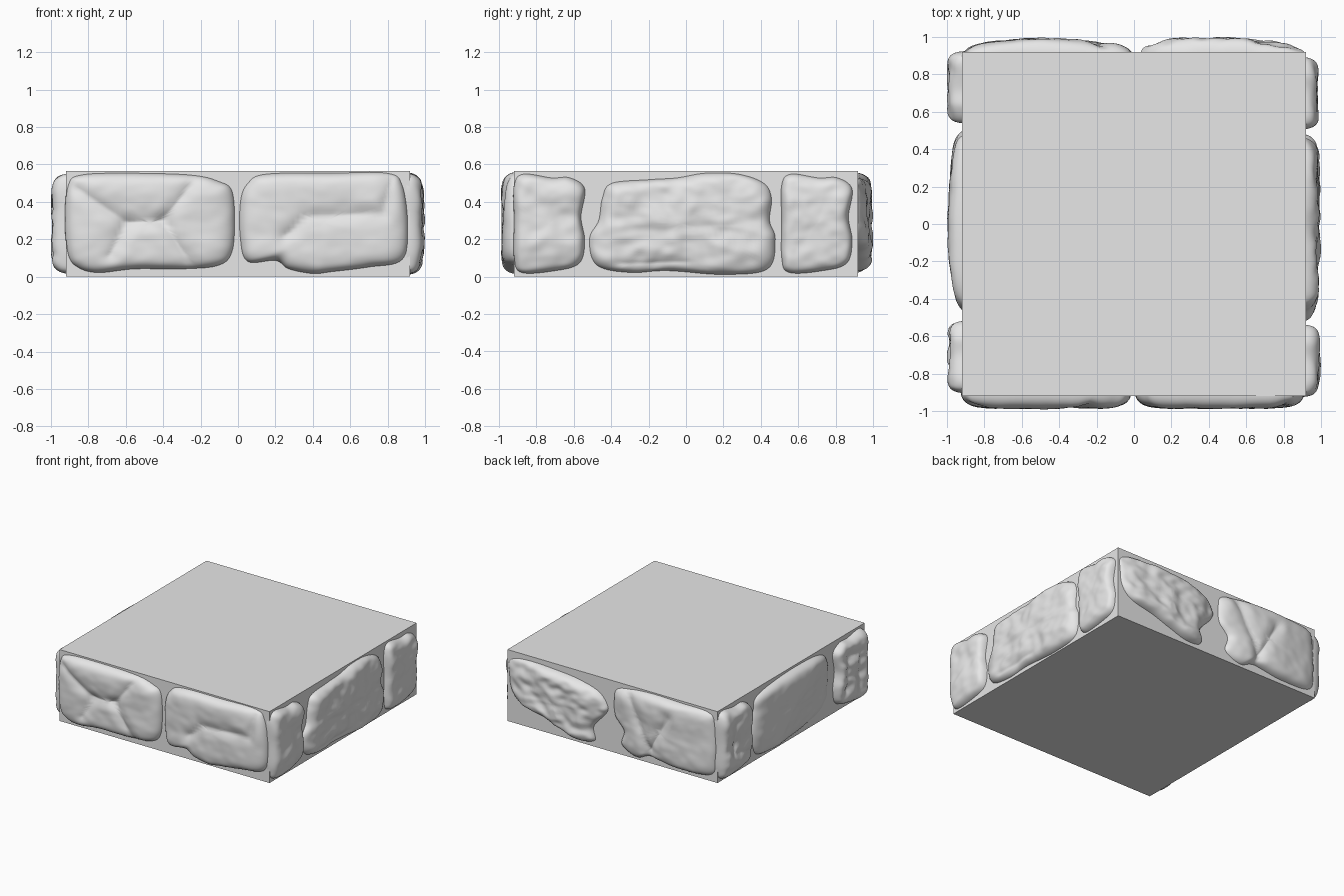
import bpy, bmesh
from mathutils import Vector, noise

if "Cube" in bpy.data.objects:
    bpy.data.objects.remove(bpy.data.objects["Cube"])

HALF, HEIGHT, SINK = 0.92, 0.565, 0.02

stone_grey = bpy.data.materials.new("stone_grey")
stone_grey.use_nodes = True
stone_grey.diffuse_color = (0.8, 0.8, 0.8, 1)
stone_grey.node_tree.nodes["Principled BSDF"].inputs["Base Color"].default_value = (0.8, 0.8, 0.8, 1)

# Position on each wall: u along the wall, v up, h outwards
WALLS = {
    "front": lambda u, v, h: (u, -HALF - h, v),
    "back": lambda u, v, h: (u, HALF + h, v),
    "right": lambda u, v, h: (HALF + h, u, v),
    "left": lambda u, v, h: (-HALF - h, u, v),
}


def finish(name, bm):
    bmesh.ops.recalc_face_normals(bm, faces=bm.faces)
    mesh = bpy.data.meshes.new(name)
    bm.to_mesh(mesh)
    bm.free()
    mesh.materials.append(stone_grey)
    obj = bpy.data.objects.new(name, mesh)
    bpy.context.collection.objects.link(obj)
    return obj


def smooth_outline(points, steps=8):
    """Closed curve through the outline points."""
    pts = [Vector(p) for p in points]
    out = []
    for i in range(len(pts)):
        a, b, c, d = (pts[(i + k) % len(pts)] for k in (-1, 0, 1, 2))
        for s in range(steps):
            t = s / steps
            out.append(b + (c - a) * t / 2 + (2 * a - 5 * b + 4 * c - d) * t * t / 2
                       + (3 * b - a - 3 * c + d) * t ** 3 / 2)
    return out


def segment_distance(p, a, b):
    a, b = Vector(a), Vector(b)
    t = max(0, min(1, (p - a).dot(b - a) / (b - a).length_squared))
    return (p - a - (b - a) * t).length


def stone(name, wall, outline, depth, rough=0.01, grooves=(), planes=(), seed=0, rings=26):
    """Rounded rock slab with chiselled grooves and sloping facets."""
    rim = smooth_outline(outline)
    lo = Vector((min(p.x for p in rim), min(p.y for p in rim)))
    hi = Vector((max(p.x for p in rim), max(p.y for p in rim)))
    centre = (lo + hi) / 2

    def height(p, t):
        h = depth
        for a, b, c in planes:
            h = min(h, a + b * p.x + c * p.y)
        for path in grooves:
            d = min(segment_distance(p, a, b) for a, b in zip(path, path[1:]))
            h -= 0.022 * max(0, 1 - d / 0.09) ** 2
        q = Vector((p.x * 6, p.y * 8, seed * 5.3))
        h += rough * (noise.noise(q) + 0.5 * noise.noise(q * 2.3))
        h = min(h, 0.079)
        return (h + SINK) * (1 - t ** 9) ** 0.5 - SINK

    bm = bmesh.new()
    place = WALLS[wall]
    hub = bm.verts.new(place(centre.x, centre.y, height(centre, 0)))
    loops = []
    for r in range(1, rings + 1):
        t = 1 - (1 - r / rings) ** 1.7
        loop = []
        for p in rim:
            q = centre.lerp(p, t)
            loop.append(bm.verts.new(place(q.x, q.y, height(q, t))))
        loops.append(loop)
    n = len(rim)
    for i in range(n):
        j = (i + 1) % n
        bm.faces.new((hub, loops[0][i], loops[0][j]))
        for inner, outer in zip(loops, loops[1:]):
            bm.faces.new((inner[i], outer[i], outer[j], inner[j]))
    bm.faces.new(loops[-1])
    for f in bm.faces:
        f.smooth = len(f.verts) < 5
    return finish(name, bm)


# Plain core block
bm = bmesh.new()
bmesh.ops.create_cube(bm, size=1)
for vert in bm.verts:
    vert.co = (vert.co.x * 2 * HALF, vert.co.y * 2 * HALF, (vert.co.z + 0.5) * HEIGHT)
finish("core_block", bm)

# Front wall: two long slabs
stone("front_stone_a", "front",
      [(-.91, .49), (-.84, .545), (-.6, .555), (-.25, .545), (-.1, .51), (-.03, .46), (-.015, .3),
       (-.03, .13), (-.1, .06), (-.28, .04), (-.55, .04), (-.75, .02), (-.86, .05), (-.91, .12), (-.925, .3)],
      .066, .006,
      [[(-.86, .47), (-.6, .29), (-.4, .3), (-.23, .52)], [(-.6, .28), (-.68, .12)], [(-.4, .3), (-.25, .06)]],
      seed=1)
stone("front_stone_b", "front",
      [(.01, .4), (.05, .5), (.15, .55), (.5, .555), (.8, .555), (.88, .49), (.91, .27), (.88, .09), (.7, .05),
       (.5, .025), (.4, .015), (.27, .04), (.2, .085), (.05, .08), (.01, .2)],
      .066, .006, [[(.26, .22), (.36, .32), (.78, .34), (.82, .52)]], seed=2)

# Right wall: square stone, long slab, square stone
square = [(-.2, .49), (-.15, .55), (0, .53), (.1, .53), (.18, .47), (.16, .32), (.18, .19), (.15, .07),
          (.02, .03), (-.16, .02), (-.2, .1), (-.2, .3)]


def square_at(u, flip=1):
    return [(u + flip * a, b) for a, b in square]


stone("right_stone_a", "right", square_at(-.72), .066, .014, seed=3)
stone("right_stone_b", "right",
      [(-.45, .42), (-.4, .5), (-.2, .52), (-.05, .53), (.1, .555), (.28, .55), (.42, .5), (.46, .42), (.45, .3),
       (.48, .2), (.44, .04), (.2, .01), (-.1, .03), (-.3, .02), (-.48, .06), (-.52, .2), (-.47, .3)],
      .064, .018, [[(-.35, .07), (.0, .08)]], seed=4)
stone("right_stone_c", "right", square_at(.71), .06, .014, seed=5)

# Back wall: ragged broken slab and a smoother cleft one
stone("back_stone_a", "back",
      [(.9, .5), (.75, .53), (.5, .52), (.3, .5), (.12, .45), (.04, .36), (.05, .29), (.16, .16), (.15, .05),
       (.28, .03), (.45, .08), (.6, .13), (.8, .18), (.89, .27), (.91, .4)],
      .07, .024, planes=[(.13, -.11, 0), (.045, .07, 0)], seed=6)
stone("back_stone_b", "back",
      [(-.01, .42), (-.05, .52), (-.3, .555), (-.6, .55), (-.85, .54), (-.9, .45), (-.91, .2), (-.87, .05),
       (-.6, .03), (-.35, .06), (-.22, .02), (-.08, .08), (-.1, .2), (-.02, .3)],
      .072, .008, [[(-.15, .54), (-.36, .13), (-.52, .42)], [(-.36, .13), (-.33, .04)]],
      [(.035, -.09, 0), (.13, .1, 0)], seed=7)

# Left wall: ridged middle slab between two weathered stones
stone("left_stone_a", "left", square_at(.72, -1), .07, .018, [[(.6, .15), (.78, .2), (.76, .42)]], seed=8)
stone("left_stone_b", "left",
      [(.48, .4), (.44, .5), (.2, .54), (-.1, .55), (-.35, .53), (-.45, .45), (-.47, .25), (-.44, .08),
       (-.2, .04), (.1, .02), (.4, .03), (.48, .1), (.5, .25)],
      .078, .008, planes=[(.03, .104, .135), (.08, -.07, 0)], seed=9)
stone("left_stone_c", "left", square_at(-.7), .074, .018,
      [[(-.78, .14), (-.78, .4), (-.64, .42), (-.62, .16)]], seed=10)
